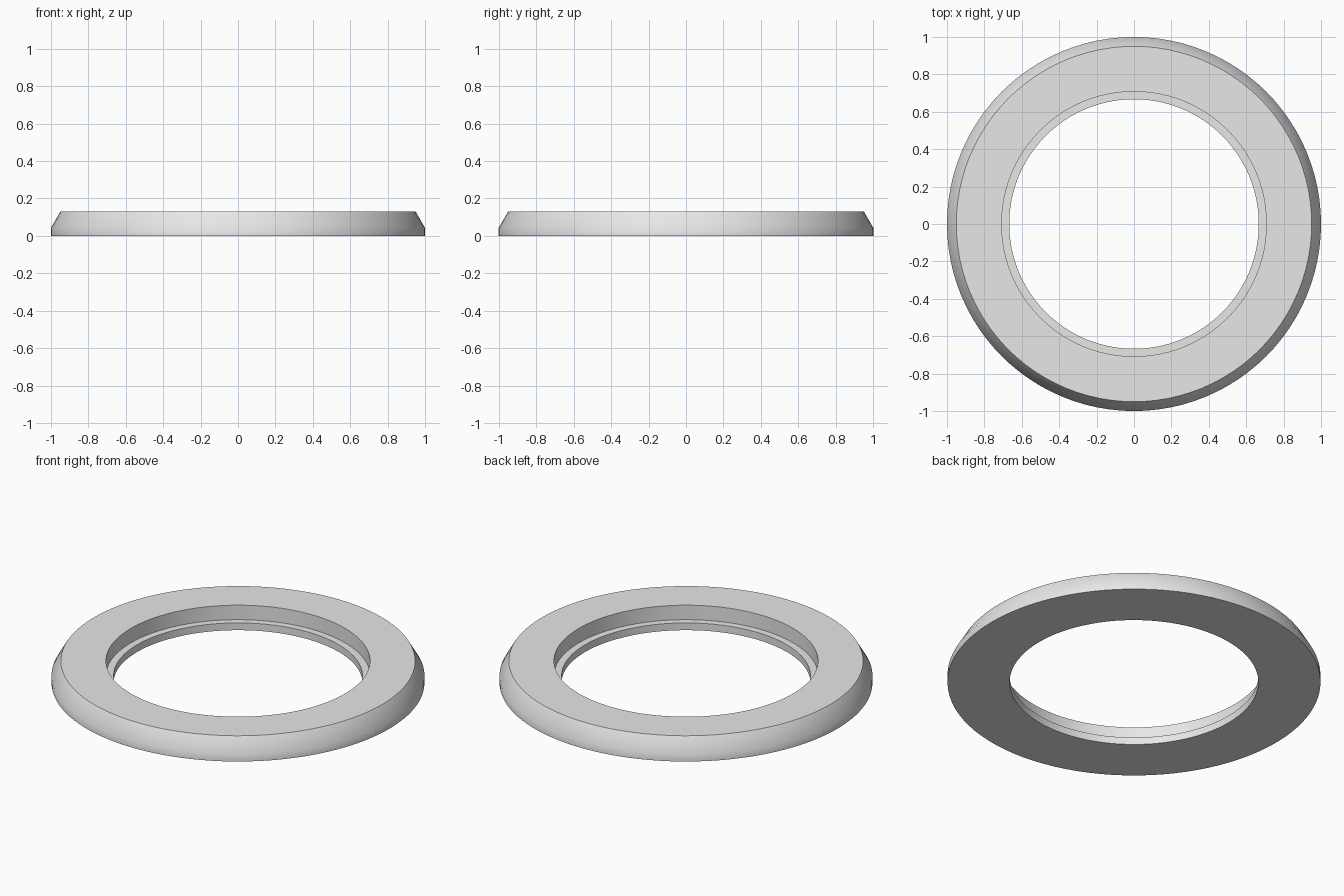
import bpy
import bmesh
import math

cube = bpy.data.objects.get("Cube")
if cube:
    bpy.data.objects.remove(cube, do_unlink=True)

SEGMENTS = 96

# Plain grey finish
grey = bpy.data.materials.new("light_grey")
grey.use_nodes = True
colour = (0.8, 0.8, 0.8, 1)
grey.diffuse_color = colour
grey.node_tree.nodes["Principled BSDF"].inputs["Base Color"].default_value = colour

# Closed cross-section (radius, height): bevelled outer rim, flat top, inner ledge
profile = [
    (0.667, 0), (1, 0), (1, 0.043), (0.95, 0.129),
    (0.708, 0.129), (0.708, 0.043), (0.667, 0.043),
]

# Revolve the section around the vertical axis
bm = bmesh.new()
rings = []
for i in range(SEGMENTS):
    a = math.tau * i / SEGMENTS
    rings.append([bm.verts.new((r * math.cos(a), r * math.sin(a), z)) for r, z in profile])
for i, ring in enumerate(rings):
    following = rings[(i + 1) % SEGMENTS]
    for j in range(len(profile)):
        k = (j + 1) % len(profile)
        bm.faces.new((ring[j], following[j], following[k], ring[k]))
bmesh.ops.recalc_face_normals(bm, faces=bm.faces[:])

mesh = bpy.data.meshes.new("bevelled_ring")
bm.to_mesh(mesh)
bm.free()
mesh.materials.append(grey)
ring_object = bpy.data.objects.new("bevelled_ring", mesh)
bpy.context.collection.objects.link(ring_object)

# Round walls smooth, top and ledge corners crisp
bpy.ops.object.select_all(action="DESELECT")
ring_object.select_set(True)
bpy.context.view_layer.objects.active = ring_object
bpy.ops.object.shade_smooth_by_angle(angle=math.radians(40))
